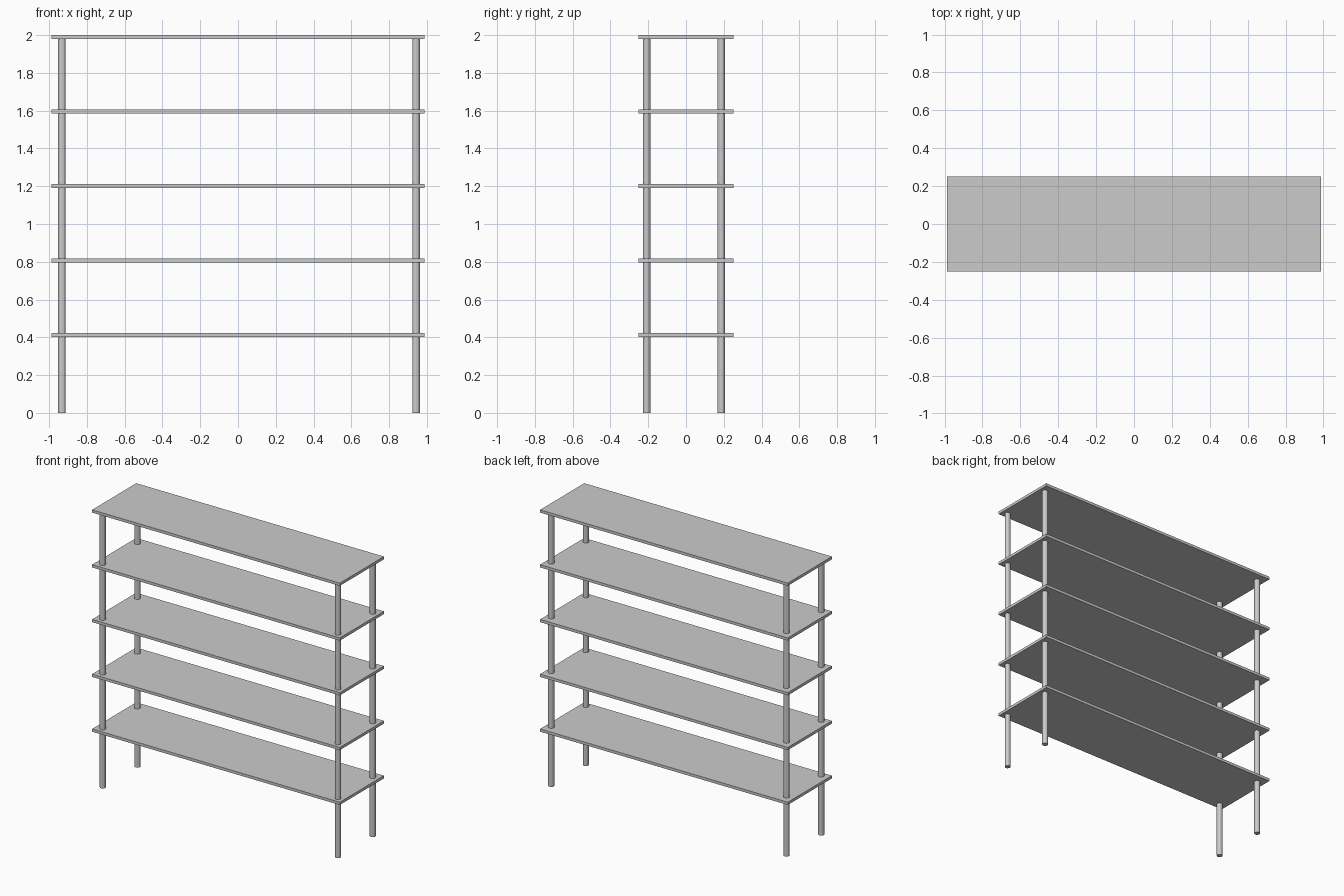
import bpy

if "Cube" in bpy.data.objects:
    bpy.data.objects.remove(bpy.data.objects["Cube"])

WIDTH, DEPTH, THICK = 1.974, 0.502, 0.02
POST_R, POST_SIDES = 0.02, 12
TOP_Z, SPACING = 1.99, 0.3945


def shelf(name, z):
    bpy.ops.mesh.primitive_cube_add(size=1, location=(0, 0, z))
    ob = bpy.context.object
    ob.name = name
    ob.scale = (WIDTH, DEPTH, THICK)
    bpy.ops.object.transform_apply(location=False, rotation=False, scale=True)


def post(name, x, y):
    height = TOP_Z
    bpy.ops.mesh.primitive_cylinder_add(vertices=POST_SIDES, radius=POST_R,
                                        depth=height, location=(x, y, height / 2))
    bpy.context.object.name = name


# Five evenly spaced boards
for i in range(5):
    shelf(f"shelf_{5 - i}", TOP_Z - i * SPACING)

# Four round posts running through the boards, set slightly off centre
for side, x in (("left", -0.932), ("right", 0.943)):
    for end, y in (("front", -0.208), ("back", 0.187)):
        post(f"{end}_{side}_post", x, y)
